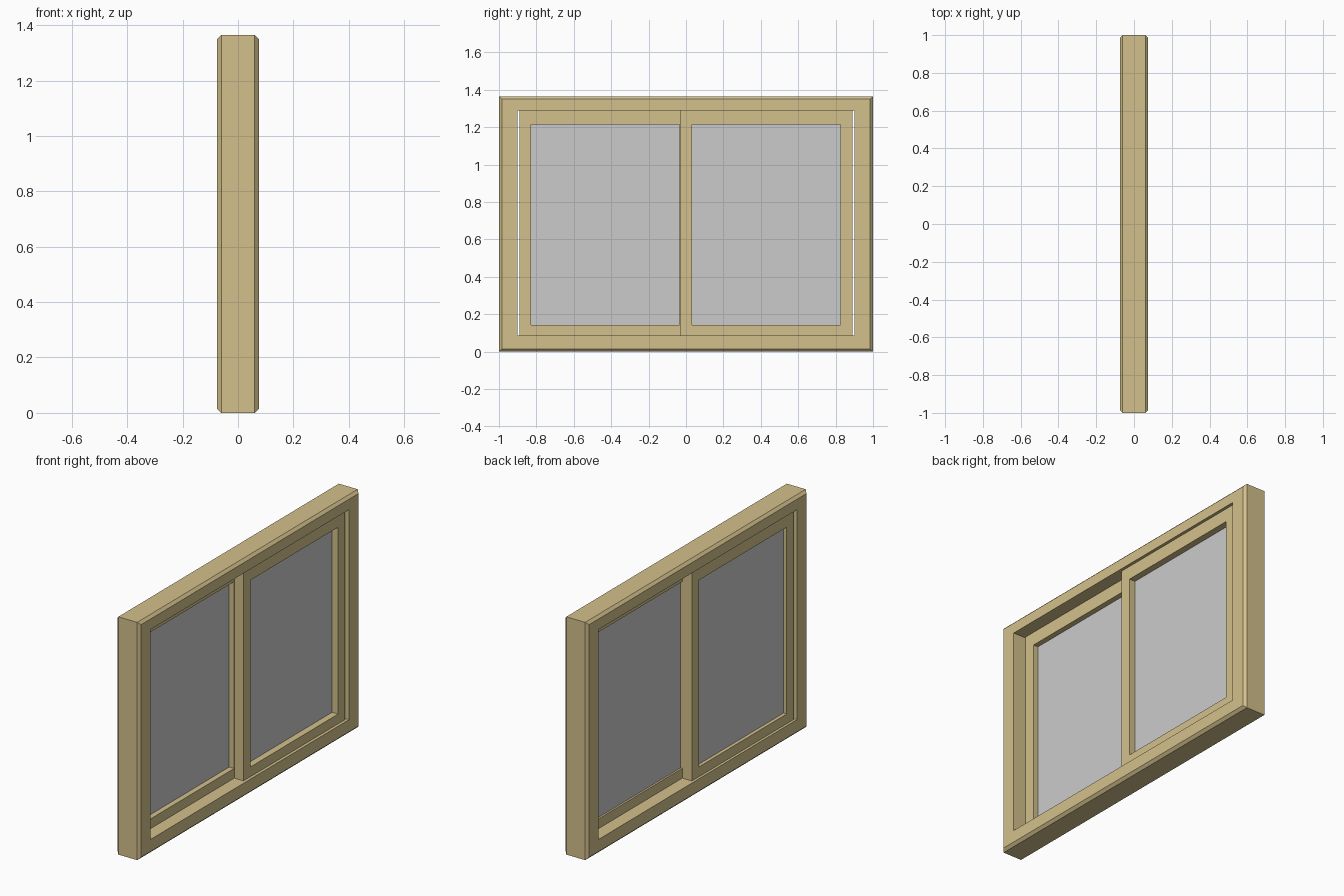
import bpy, bmesh

if "Cube" in bpy.data.objects:
    bpy.data.objects.remove(bpy.data.objects["Cube"])

wood = bpy.data.materials.new("wood")
wood.diffuse_color = (0.65, 0.53, 0.26, 1)
wood.use_nodes = True
wood.node_tree.nodes["Principled BSDF"].inputs["Base Color"].default_value = wood.diffuse_color


def rect_frame(name, loops):
    """Closed frame: bridge rectangular loops (x, y0, y1, z0, z1) in a cycle."""
    bm = bmesh.new()
    rings = [[bm.verts.new((x, y, z)) for y, z in ((a, c), (b, c), (b, d), (a, d))]
             for x, a, b, c, d in loops]
    for i, r in enumerate(rings):
        n = rings[(i + 1) % len(rings)]
        for j in range(4):
            k = (j + 1) % 4
            bm.faces.new((r[j], r[k], n[k], n[j]))
    bmesh.ops.recalc_face_normals(bm, faces=bm.faces)
    me = bpy.data.meshes.new(name)
    bm.to_mesh(me)
    bm.free()
    me.materials.append(wood)
    ob = bpy.data.objects.new(name, me)
    bpy.context.collection.objects.link(ob)
    return ob


def pane(name, x, y0, y1, z0, z1, t=0.008):
    bpy.ops.mesh.primitive_cube_add(size=1, location=(x, (y0 + y1) / 2, (z0 + z1) / 2))
    ob = bpy.context.object
    ob.name = name
    ob.scale = (t, y1 - y0, z1 - z0)


def sash(side, x0, x1, outer, inner, glass_x):
    rect_frame(side + "_sash", [(x0, *outer), (x1, *outer), (x1, *inner), (x0, *inner)])
    y0, y1, z0, z1 = inner
    pane(side + "_glass", glass_x, y0 - .01, y1 + .01, z0 - .01, z1 + .01)


# Outer frame with chamfered outside edges
H, D, C = 1.365, 0.075, 0.015
full = (-1, 1, 0, H)
face = (-1 + C, 1 - C, C, H - C)
hole = (-0.9, 0.9, 0.085, 1.29)
rect_frame("outer_frame", [(-D, *hole), (-D, *face), (-D + C, *full),
                           (D - C, *full), (D, *face), (D, *hole)])

# Two sliding sashes on neighbouring tracks, overlapping at the middle
sash("left", -0.06, -0.001, (-0.891, 0.032, 0.08, 1.295), (-0.828, -0.034, 0.141, 1.213), -0.036)
sash("right", 0.001, 0.058, (-0.032, 0.889, 0.08, 1.295), (0.032, 0.825, 0.141, 1.213), 0.016)
